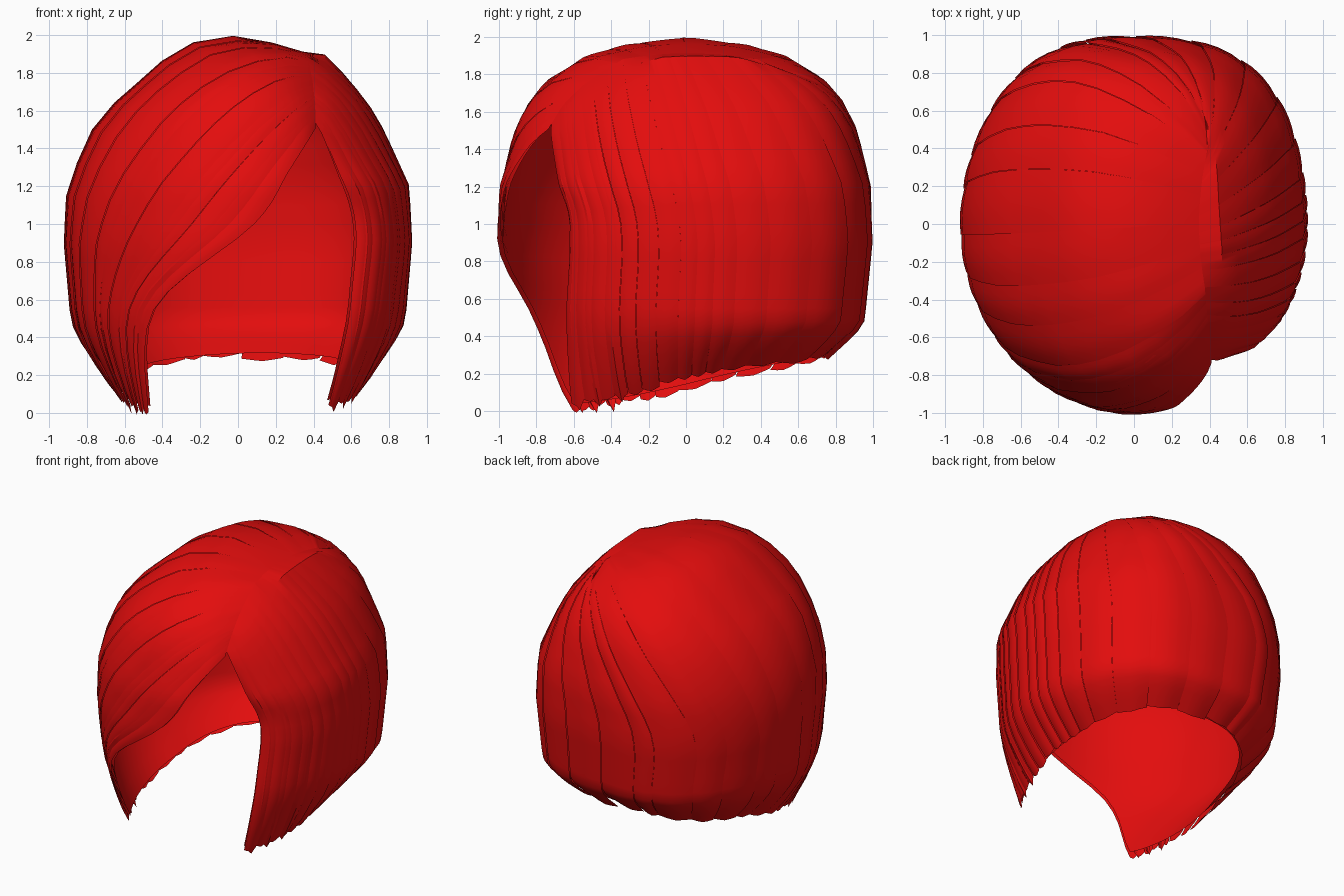
import bpy, random
from math import sin, cos, radians, exp, pi
from mathutils import Vector

random.seed(4)
if "Cube" in bpy.data.objects:
    bpy.data.objects.remove(bpy.data.objects["Cube"], do_unlink=True)

red = bpy.data.materials.new("hair_red")
red.use_nodes = True
red.diffuse_color = (0.77, 0.004, 0.004, 1)
red.node_tree.nodes["Principled BSDF"].inputs["Base Color"].default_value = red.diffuse_color

# Head volume: height, half width, half depth, sideways shift
HULL = [(-.1, .55, .84, 0), (0, .64, .88, 0), (.18, .75, .9, 0), (.35, .83, .92, 0),
        (.5, .88, .95, 0), (.9, .915, .99, 0), (1.2, .9, .98, 0), (1.5, .765, .91, 0),
        (1.65, .66, .84, .02), (1.77, .54, .74, .04), (1.9, .42, .54, .06),
        (1.96, .24, .33, 0), (2, .01, .01, -.03)]
# Strand flow from the left front edge, round the back, to the fringe edge:
# position, parting y, then azimuth at ear height, at jaw height and at the tip
FLOW = [(0, -.7, 45, 43, 38), (.25, -.1, 100, 100, 100), (.4, .3, 150, 150, 150),
        (.5, .45, 190, 190, 190), (.65, .3, 240, 240, 240), (.76, -.05, 280, 280, 280),
        (.85, -.35, 310, 303, 300), (1, -.72, 365, 332, 322)]
CORE = Vector((0, 0, .95))


def lookup(table, key):
    """Linear interpolation in a table sorted by its first column."""
    key = min(max(key, table[0][0]), table[-1][0])
    for a, b in zip(table, table[1:]):
        if key <= b[0]:
            f = (key - a[0]) / (b[0] - a[0])
            return [p + (q - p) * f for p, q in zip(a[1:], b[1:])]


def inside(p):
    """Rounded cross-section, squarer at the back and most on the left."""
    w, d, shift = lookup(HULL, p.z)
    r = max(p.xy.length, .001)
    power = 2 + max(0, p.y / r) * (.5 + .3 * p.x / r)
    return p.z < 2 and abs((p.x - shift) / w) ** power + abs(p.y / d) ** power < 1


def cast(origin, ray):
    """Point where a ray leaves the head volume."""
    lo, hi = .0, 1.6
    for _ in range(20):
        mid = (lo + hi) / 2
        if inside(origin + ray * mid):
            lo = mid
        else:
            hi = mid
    return origin + ray * lo


def project(p):
    return cast(CORE, (p - CORE).normalized())


def on_hull(azimuth, z):
    a = radians(azimuth)
    return cast(Vector((0, 0, z)), Vector((sin(a), -cos(a), 0)))


def path(u, trim, rows):
    """Points of one hair line from the parting to the hem, curled in at the nape."""
    y, ear, jaw, tip = lookup(FLOW, u)
    root = project(Vector((.34 + .12 * y * y, y, 1.9 - .78 * y * y)))
    ear_p = on_hull(ear, 1.0)
    crown = project(CORE + (root - CORE).normalized().slerp((ear_p - CORE).normalized(), .5))
    a = radians(tip)
    hem = max(.0, .14 - .15 * cos(a) + .025 * sin(a) + trim)
    curl = .17 * min(1, max(0, .75 - cos(a)))
    way = [root, crown, ear_p, on_hull(jaw, .55), on_hull(tip, hem)]
    way = [way[0] * 2 - way[1]] + way + [way[-1] * 2 - way[-2]]
    pts = []
    for i in range(rows + 1):
        s = i / rows * 4
        k = min(int(s), 3)
        f = s - k
        a, b, c, d = way[k:k + 4]
        p = (b * 2 + (c - a) * f + (a * 2 - b * 5 + c * 4 - d) * f ** 2
             + (b * 3 - a - c * 3 + d) * f ** 3) / 2
        p = project(p) if i < rows else way[-2].copy()
        p.xy *= 1 - curl * max(0, i / rows * 5 - 4) ** 1.4
        pts.append(p)
    return pts


def add_strip(verts, faces, us, trims, lifts, rows=20):
    """Grid of hair lines; lifts raise each line away from the core."""
    base = len(verts)
    for u, trim, lift in zip(us, trims, lifts):
        tuck = .07 * exp(-u / .03) - .015 * exp((u - 1) / .05)
        for i, p in enumerate(path(u, trim, rows)):
            t = i / rows
            rise = lift * min(1, t * 3) - .02 * exp(-t * 16) - tuck * sin(pi * t)
            verts.append(CORE + (p - CORE) * (1 + rise))
    step = rows + 1
    for j in range(len(us) - 1):
        for i in range(rows):
            a = base + j * step + i
            faces.append((a, a + 1, a + step + 1, a + step))


def make(name, verts, faces):
    mesh = bpy.data.meshes.new(name)
    mesh.from_pydata(verts, [], faces)
    mesh.materials.append(red)
    obj = bpy.data.objects.new(name, mesh)
    bpy.context.collection.objects.link(obj)
    bpy.ops.object.select_all(action="DESELECT")
    obj.select_set(True)
    bpy.context.view_layer.objects.active = obj
    bpy.ops.object.shade_smooth_by_angle(angle=radians(30))


# Overlapping locks, each with one raised edge and one tucked edge
def hair_panel(name, start, end, count):
    verts, faces = [], []
    cuts = [start + (end - start) * (i + (random.uniform(-.25, .25) if 0 < i < count else 0)) / count
            for i in range(count + 1)]
    for a, b in zip(cuts, cuts[1:]):
        trim = random.uniform(-.015, .015)
        us = [a + (b - a) * k / 4 for k in range(5)]
        trims = [trim + .006 * abs(k - 2) for k in range(5)]
        lifts = [-.009 + .018 * sin(pi * (k + 1) / 7) for k in range(5)]
        add_strip(verts, faces, us, trims, lifts)
    make(name, verts, faces)


hair_panel("left_side_hair", 0, .27, 10)
hair_panel("back_hair", .27, .62, 9)
hair_panel("right_side_hair", .62, .85, 6)
hair_panel("fringe", .85, 1, 6)

# Thin loose locks over the front corners
verts, faces = [], []
for u in (.015, .05, .09, .88, .93, .97):
    add_strip(verts, faces, [u - .012, u, u + .012], [.02, -.03, .02], [.001, .011, .001])
make("loose_locks", verts, faces)

# Smooth inner layer, facing inward
verts, faces = [], []
lines = 60
add_strip(verts, faces, [i / lines for i in range(lines + 1)],
          [.012] * (lines + 1), [-.02] * (lines + 1))
make("inner_hair_layer", verts, [f[::-1] for f in faces])
